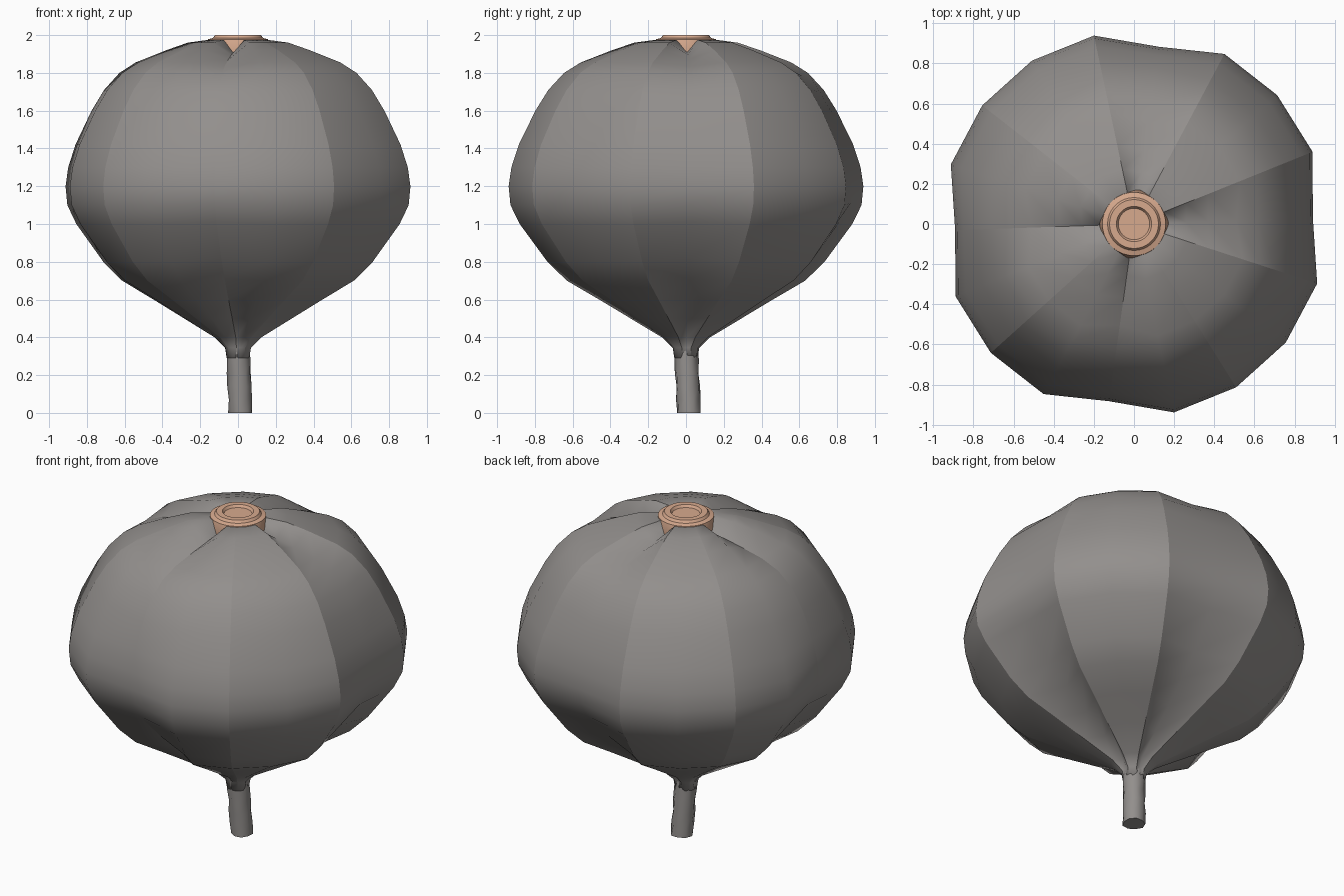
import bpy, bmesh, math

if "Cube" in bpy.data.objects:
    bpy.data.objects.remove(bpy.data.objects["Cube"])

def material(name, rgb):
    m = bpy.data.materials.new(name)
    m.diffuse_color = (*rgb, 1)
    m.use_nodes = True
    m.node_tree.nodes["Principled BSDF"].inputs["Base Color"].default_value = m.diffuse_color
    return m

GREY = material("warm_grey", (0.29, 0.275, 0.265))
PEACH = material("peach", (0.68, 0.40, 0.27))

def loft(name, rings, mat, cap_start=True, cap_end=True, sharp=None):
    """Skin a list of closed rings; sharp(j) marks lengthwise edges as hard."""
    bm = bmesh.new()
    n = len(rings[0])
    vs = [[bm.verts.new(p) for p in ring] for ring in rings]
    for a, b in zip(vs, vs[1:]):
        for j in range(n):
            k = (j + 1) % n
            bm.faces.new((a[j], a[k], b[k], b[j]))
    if cap_start:
        bm.faces.new(vs[0][::-1])
    if cap_end:
        bm.faces.new(vs[-1])
    for f in bm.faces:
        f.smooth = True
    if sharp:
        for a, b in zip(vs, vs[1:]):
            for j in range(n):
                if sharp(j):
                    bm.edges.get((a[j], b[j])).smooth = False
    me = bpy.data.meshes.new(name)
    bm.to_mesh(me)
    bm.free()
    ob = bpy.data.objects.new(name, me)
    bpy.context.collection.objects.link(ob)
    me.materials.append(mat)
    return ob

def smooth_by_angle(ob, deg):
    bpy.ops.object.select_all(action='DESELECT')
    ob.select_set(True)
    bpy.context.view_layer.objects.active = ob
    bpy.ops.object.shade_smooth_by_angle(angle=math.radians(deg))

# Pod: 18 meridians, four of them sunken valleys between the lobes
# each row: lobe radius, lobe height, valley radius, valley height
ROWS = [
    (0.063, 0.29, 0.060, 0.29), (0.072, 0.345, 0.060, 0.345),
    (0.13, 0.40, 0.085, 0.40), (0.30, 0.50, 0.22, 0.50),
    (0.47, 0.60, 0.36, 0.60), (0.645, 0.70, 0.51, 0.71),
    (0.75, 0.80, 0.64, 0.82), (0.90, 1.00, 0.82, 1.01),
    (0.95, 1.10, 0.88, 1.11), (0.96, 1.20, 0.892, 1.20),
    (0.945, 1.30, 0.88, 1.30), (0.905, 1.42, 0.85, 1.42),
    (0.815, 1.60, 0.785, 1.58), (0.745, 1.71, 0.715, 1.70),
    (0.66, 1.80, 0.62, 1.785), (0.57, 1.855, 0.51, 1.835),
    (0.40, 1.92, 0.37, 1.87), (0.28, 1.96, 0.26, 1.895),
    (0.165, 1.975, 0.165, 1.91), (0.10, 1.95, 0.10, 1.88)]
VALLEYS = (0, 4, 9, 13)

def pod_point(row, j):
    r, z = row[2:] if j in VALLEYS else row[:2]
    a = math.radians(2 + 20 * j)
    return (r * math.cos(a), r * math.sin(a), z)

loft("pod", [[pod_point(row, j) for j in range(18)] for row in ROWS],
     GREY, sharp=lambda j: j % 2 == 1)

# Stem: slightly lumpy and off-centre towards the foot
def stem_ring(i, z):
    t = 1 - z / 0.34
    ring = []
    for j in range(9):
        a = math.radians(22 + 40 * j)
        r = 0.064 + 0.004 * math.sin(2.3 * i + 2.1 * j)
        ring.append((0.015 * t + r * math.cos(a), 0.017 * t + r * math.sin(a), z))
    return ring

stem = loft("stem", [stem_ring(i, z) for i, z in enumerate((0, 0.07, 0.14, 0.21, 0.28, 0.34))], GREY)
smooth_by_angle(stem, 60)

# Crown: flared disc with a raised ring and a recessed centre
CROWN = [(0.16, 1.87), (0.172, 1.915), (0.158, 1.978), (0.132, 1.985),
         (0.122, 2.0), (0.088, 2.0), (0.078, 1.985)]
crown = loft("crown", [[(r * math.cos(math.tau * j / 36), r * math.sin(math.tau * j / 36), z)
                        for j in range(36)] for r, z in CROWN], PEACH)
smooth_by_angle(crown, 30)
